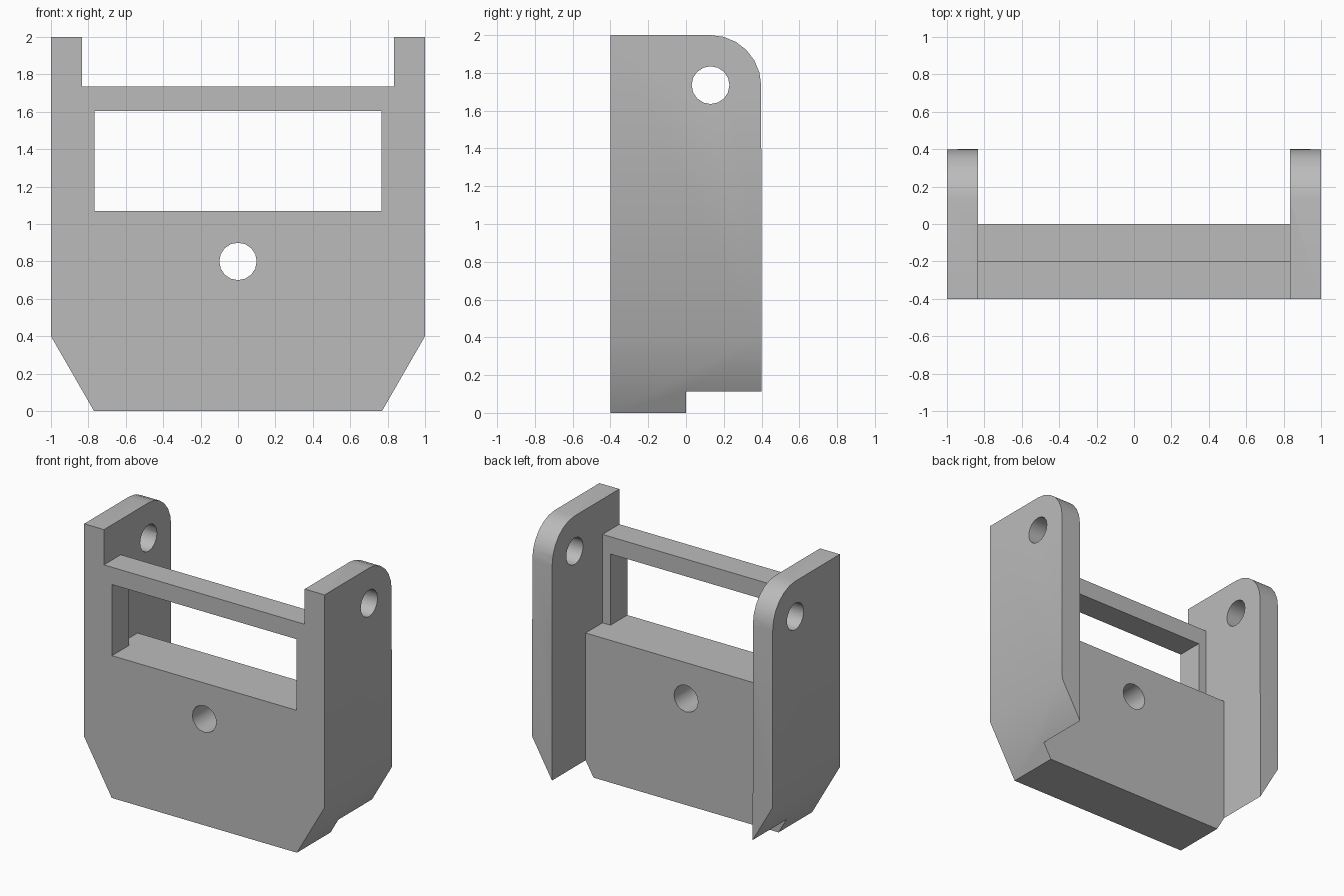
import bpy
import bmesh
from math import sin, cos, pi, radians
from mathutils import Matrix, Vector

default = bpy.data.objects.get("Cube")
if default:
    bpy.data.objects.remove(default, do_unlink=True)

FRONT, BACK, TOP = -0.4, 0.4, 2.0
INNER = 0.835            # inner face of each side plate
LEDGE, RAIL_TOP = 1.07, 1.735
PIVOT_Y, PIVOT_Z, ROUND = 0.13, 1.735, 0.268

grey = bpy.data.materials.new("plain grey")
grey.use_nodes = True
colour = (0.5, 0.5, 0.5, 1)
grey.diffuse_color = colour
grey.node_tree.nodes["Principled BSDF"].inputs["Base Color"].default_value = colour


def add_object(name, bm):
    bmesh.ops.recalc_face_normals(bm, faces=bm.faces)
    mesh = bpy.data.meshes.new(name)
    bm.to_mesh(mesh)
    bm.free()
    mesh.materials.append(grey)
    obj = bpy.data.objects.new(name, mesh)
    bpy.context.collection.objects.link(obj)
    return obj


def box(name, low, high):
    low, high = Vector(low), Vector(high)
    bm = bmesh.new()
    bmesh.ops.create_cube(bm, size=1, matrix=Matrix.Translation((low + high) / 2)
                          @ Matrix.Diagonal((*(high - low), 1)))
    return add_object(name, bm)


def rod(name, centre, axis, length):
    bm = bmesh.new()
    bmesh.ops.create_cone(bm, cap_ends=True, segments=16, radius1=0.1, radius2=0.1,
                          depth=length, matrix=Matrix.Translation(centre)
                          @ Matrix.Rotation(pi / 2, 4, axis))
    return add_object(name, bm)


# Solid block: side outline with a rounded upper back corner
outline = [(FRONT, 0), (BACK, 0)]
for i in range(7):
    a = i / 6 * pi / 2
    outline.append((PIVOT_Y + ROUND * cos(a), TOP - ROUND + ROUND * sin(a)))
outline.append((FRONT, TOP))
bm = bmesh.new()
face = bm.faces.new([bm.verts.new((-1, y, z)) for y, z in outline])
moved = bmesh.ops.extrude_face_region(bm, geom=[face])["geom"]
bmesh.ops.translate(bm, vec=(2, 0, 0),
                    verts=[v for v in moved if isinstance(v, bmesh.types.BMVert)])

# Slanted lower corners
for side in (-1, 1):
    cut = bmesh.ops.bisect_plane(bm, geom=bm.verts[:] + bm.edges[:] + bm.faces[:],
                                 plane_co=(side, 0, 0.4), plane_no=(side * 0.4, 0, -0.23),
                                 clear_outer=True)
    edges = [e for e in cut["geom_cut"] if isinstance(e, bmesh.types.BMEdge)]
    bmesh.ops.contextual_create(bm, geom=edges)
bracket = add_object("bracket_body", bm)

# Openings between the plates, window, and round holes
cutters = [
    box("top_gap", (-INNER, -1, RAIL_TOP), (INNER, 1, 3)),
    box("upper_back_gap", (-INNER, -0.2, LEDGE), (INNER, 1, 2.5)),
    box("lower_back_gap", (-INNER, 0, -1), (INNER, 1, 2.4)),
    box("window", (-0.768, -1, LEDGE), (0.768, 0.5, 1.605)),
    rod("panel_hole", (0, 0, 0.8), 'X', 2),
    rod("pivot_hole", (0, PIVOT_Y, PIVOT_Z), 'Y', 3),
]
bpy.context.view_layer.objects.active = bracket
for cutter in cutters:
    mod = bracket.modifiers.new(cutter.name, 'BOOLEAN')
    mod.operation = 'DIFFERENCE'
    mod.solver = 'EXACT'
    mod.object = cutter
    bpy.ops.object.modifier_apply(modifier=mod.name)
    bpy.data.objects.remove(cutter, do_unlink=True)

# Smooth curves, crisp edges
bpy.ops.object.select_all(action='DESELECT')
bracket.select_set(True)
bpy.ops.object.shade_smooth_by_angle(angle=radians(30))
